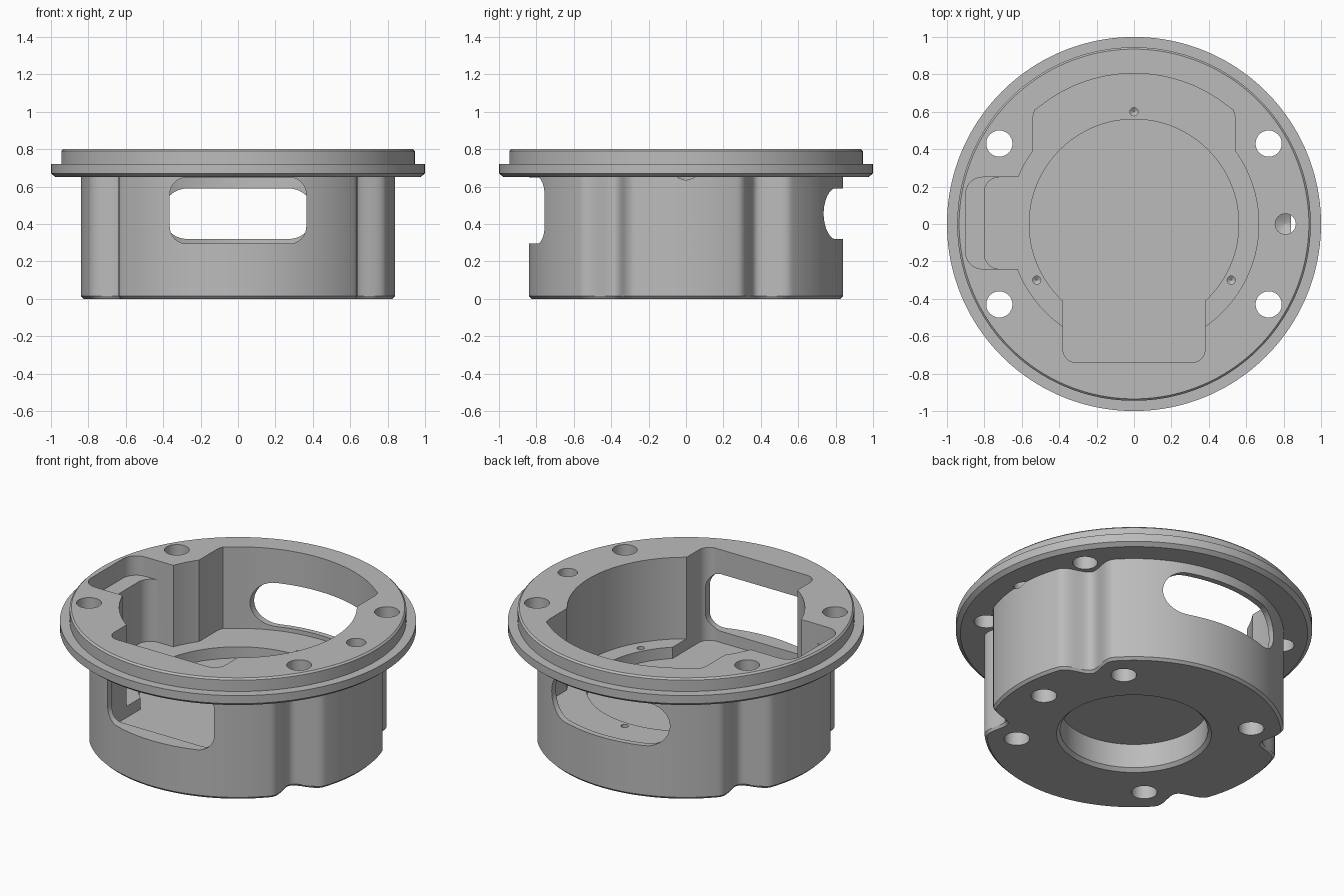
import bpy, bmesh
from math import cos, sin, pi, atan2, hypot, acos

old = bpy.data.objects.get("Cube")
if old:
    bpy.data.objects.remove(old, do_unlink=True)

metal = bpy.data.materials.new("plain grey metal")
metal.use_nodes = True
GREY = (0.5, 0.5, 0.5, 1)
metal.diffuse_color = GREY
metal.node_tree.nodes["Principled BSDF"].inputs["Base Color"].default_value = GREY


def loft(name, rings):
    """Closed solid through rings of equal point count."""
    bm = bmesh.new()
    rows = [[bm.verts.new(p) for p in ring] for ring in rings]
    for a, b in zip(rows, rows[1:]):
        for i in range(len(a)):
            j = (i + 1) % len(a)
            bm.faces.new((a[i], a[j], b[j], b[i]))
    bm.faces.new(rows[0][::-1])
    bm.faces.new(rows[-1])
    bmesh.ops.recalc_face_normals(bm, faces=bm.faces[:])
    mesh = bpy.data.meshes.new(name)
    bm.to_mesh(mesh)
    bm.free()
    mesh.materials.append(metal)
    ob = bpy.data.objects.new(name, mesh)
    bpy.context.collection.objects.link(ob)
    return ob


def lathe(name, profile, x=0, y=0, n=32):
    return loft(name, [[(x + r * cos(2 * pi * i / n), y + r * sin(2 * pi * i / n), z)
                        for i in range(n)] for r, z in profile])


def prism(name, outline, lo, hi, along_y=False):
    if along_y:
        return loft(name, [[(u, d, v) for u, v in outline] for d in (lo, hi)])
    return loft(name, [[(u, v, d) for u, v in outline] for d in (lo, hi)])


def rounded(x0, x1, y0, y1, r, n=10):
    corners = ((x1 - r, y1 - r), (x0 + r, y1 - r), (x0 + r, y0 + r), (x1 - r, y0 + r))
    return [(cx + r * cos((q + i / n) * pi / 2), cy + r * sin((q + i / n) * pi / 2))
            for q, (cx, cy) in enumerate(corners) for i in range(n + 1)]


def combine(target, tool, operation):
    mod = target.modifiers.new(tool.name, "BOOLEAN")
    mod.object, mod.operation, mod.solver = tool, operation, "EXACT"
    bpy.context.view_layer.update()
    graph = bpy.context.evaluated_depsgraph_get()
    mesh = bpy.data.meshes.new_from_object(target.evaluated_get(graph))
    target.modifiers.clear()
    target.data = mesh
    bpy.data.objects.remove(tool, do_unlink=True)


# Levels and shared positions
LEDGE, FLOOR, TOP = 0.295, 0.225, 0.9
SCREWS = [(sx * 0.72, sy * 0.43) for sx in (-1, 1) for sy in (-1, 1)]


# Cup wall with four soft scallops below the screw holes
def wall(inset, z, n=360):
    ring = []
    for i in range(n):
        a = 2 * pi * i / n
        r = 0.84
        for x, y in SCREWS:
            d = hypot(0.84 * cos(a) - x, 0.84 * sin(a) - y)
            if d < 0.165:
                r -= 0.055 * (1 + cos(pi * d / 0.165))
        ring.append(((r - inset) * cos(a), (r - inset) * sin(a), z))
    return ring


housing = loft("housing", [wall(0.015, 0), wall(0, 0.015), wall(0, 0.68)])

# Stepped flange
flange = lathe("flange", [(0.975, 0.65), (1, 0.67), (1, 0.72), (0.945, 0.72),
                          (0.945, 0.79), (0.935, 0.8)], n=160)
combine(housing, flange, "UNION")

# Main bore, with the back pocket following the wall
cutters = [lathe("bore", [(0.667, LEDGE), (0.667, TOP)], n=128)]
start = acos(0.5 / 0.805)
arc = [(0.805 * cos(start + (pi - 2 * start) * i / 32),
        0.805 * sin(start + (pi - 2 * start) * i / 32)) for i in range(33)]
back = [(-0.54, 0), (0.54, 0), (0.54, 0.575), (0.53, 0.61)] + arc + [(-0.53, 0.61), (-0.54, 0.575)]
cutters.append(prism("back_pocket", back, LEDGE, TOP))

# Side pocket and its shallow recess in the flange
cutters.append(prism("side_pocket", rounded(-0.8, -0.4, -0.24, 0.25, 0.08), LEDGE, TOP))
cutters.append(prism("side_recess", rounded(-0.9, -0.4, -0.24, 0.25, 0.09), 0.68, TOP))

# Sunken floor and front notch
cutters.append(lathe("sunken_floor", [(0.56, FLOOR), (0.56, TOP)], n=128))
cutters.append(prism("front_notch", rounded(-0.38, 0.38, -0.74, 0.1, 0.07), FLOOR, TOP))

# Windows through the wall
cutters.append(prism("front_window", rounded(-0.365, 0.365, LEDGE, 0.649, 0.09), -1.1, -0.6, True))
cutters.append(prism("back_window", rounded(-0.405, 0.405, 0.32, 0.59, 0.134), 0.6, 1.1, True))

# Recess under the base
cutters.append(lathe("base_recess", [(0.445, -0.01), (0.415, 0.02), (0.415, 0.17)], n=96))

# Screw holes in the flange
for x, y in SCREWS:
    cutters.append(lathe("screw_hole", [(0.07, 0.5), (0.07, TOP)], x, y))

# Drilled locating hole in the rim and pilot holes in the ledge
cutters.append(lathe("locating_hole", [(0.002, 0.62), (0.055, 0.65), (0.055, TOP)], 0.81, 0))
for x, y in ((0, 0.6), (-0.52, -0.3), (0.52, -0.3)):
    cutters.append(lathe("pilot_hole", [(0.002, 0.225), (0.022, 0.24), (0.022, 0.4)], x, y, 16))

# Blind holes in the underside
for degrees in (0, 45, 135, 225, 315):
    a = degrees * pi / 180
    cutters.append(lathe("base_hole", [(0.072, -0.05), (0.072, 0.17)], 0.66 * cos(a), 0.66 * sin(a)))

for cutter in cutters:
    combine(housing, cutter, "DIFFERENCE")

# Smooth walls, crisp edges
for ob in bpy.context.selected_objects:
    ob.select_set(False)
housing.select_set(True)
bpy.context.view_layer.objects.active = housing
bpy.ops.object.shade_smooth_by_angle(angle=pi / 6)
